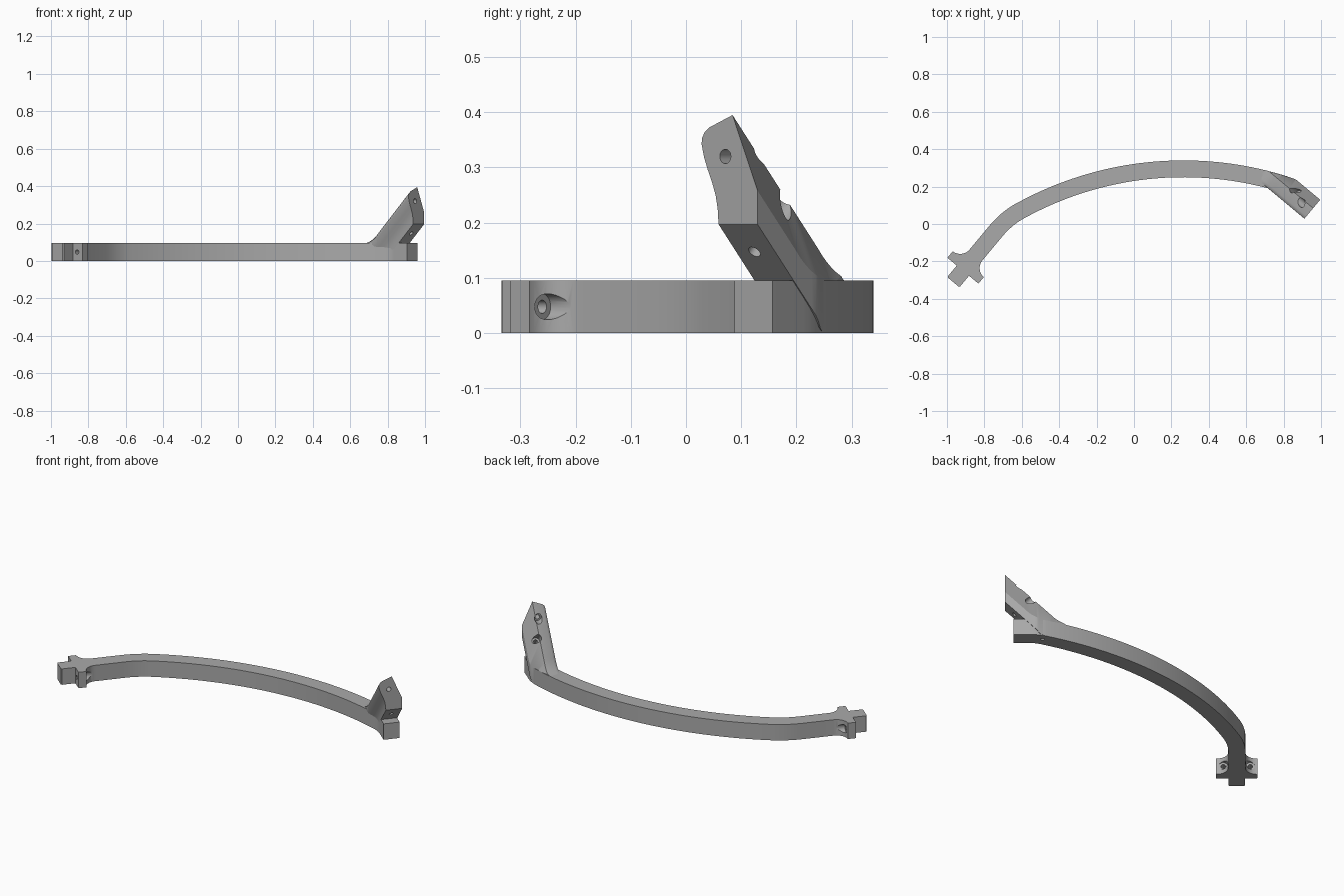
import bpy, bmesh, math
from mathutils import Vector

cube = bpy.data.objects.get("Cube")
if cube:
    bpy.data.objects.remove(cube, do_unlink=True)

# One matte grey for everything
grey = bpy.data.materials.new("matte_grey")
grey.use_nodes = True
GREY = (0.4, 0.4, 0.4, 1)
grey.diffuse_color = GREY
grey.node_tree.nodes["Principled BSDF"].inputs["Base Color"].default_value = GREY

THICK = 0.095                      # bar height
HALF = 0.045                       # half bar width
ARC = Vector((0.264, -1.51))       # centre of the long bend
RADIUS = 1.805
ANGLE = math.radians(39.8)
C, S = math.cos(ANGLE), math.sin(ANGLE)
TIP = Vector((-0.966, -0.311))     # end of the cross shaped foot


def foot(s, n):
    """Foot coordinates: s along the foot, n to its right."""
    return TIP + Vector((S, C)) * s + Vector((C, -S)) * n


def head(t, w, z):
    """Head coordinates: t towards the bar end, w across it, z up."""
    return Vector((C * t + S * w, C * w - S * t, z))


def make_object(name, bm):
    bmesh.ops.recalc_face_normals(bm, faces=bm.faces)
    mesh = bpy.data.meshes.new(name)
    bm.to_mesh(mesh)
    bm.free()
    mesh.materials.append(grey)
    obj = bpy.data.objects.new(name, mesh)
    bpy.context.collection.objects.link(obj)
    return obj


def loft(name, rings):
    """Closed solid through equal rings of points."""
    bm = bmesh.new()
    loops = [[bm.verts.new(p) for p in ring] for ring in rings]
    for a, b in zip(loops, loops[1:]):
        for i in range(len(a)):
            j = (i + 1) % len(a)
            bm.faces.new((a[i], a[j], b[j], b[i]))
    bm.faces.new(loops[0])
    bm.faces.new(loops[-1])
    return make_object(name, bm)


def drill(targets, start, end, radius):
    """Cut a round hole from start to end."""
    axis = (end - start).normalized()
    side = axis.orthogonal().normalized()
    up = axis.cross(side)
    turns = [math.tau * k / 32 for k in range(32)]
    ring = [side * math.cos(a) * radius + up * math.sin(a) * radius for a in turns]
    cutter = loft("hole_cutter", [[start + p for p in ring], [end + p for p in ring]])
    cutter.hide_render = True
    for target in targets:
        mod = target.modifiers.new("hole", 'BOOLEAN')
        mod.operation = 'DIFFERENCE'
        mod.solver = 'EXACT'
        mod.object = cutter
        bpy.context.view_layer.objects.active = target
        bpy.ops.object.modifier_apply(modifier=mod.name)
    bpy.data.objects.remove(cutter, do_unlink=True)


def arc_point(x):
    return Vector((x, ARC.y + math.sqrt(RADIUS ** 2 - (x - ARC.x) ** 2)))


def bend(a, corner, b, steps=10):
    """Rounded corner."""
    return [a * (1 - k) ** 2 + corner * 2 * k * (1 - k) + b * k * k
            for k in (i / steps for i in range(steps + 1))]


# Centre line of the bar, from foot to head
knee = foot(0.45, 0)
neck = head(0.512, 0.69, 0).xy
path = [foot(0.19, 0)]
path += bend(foot(0.355, 0), knee, arc_point(-0.6))
path += [arc_point(-0.6 + 1.4 * i / 40) for i in range(1, 40)]
path += bend(arc_point(0.8), neck, head(0.55, 0.69, 0).xy, 5)
path.append(head(0.637, 0.69, 0).xy)


def edge(sign):
    """Bar edge on one side of the centre line."""
    pts = []
    for i, p in enumerate(path):
        d = (path[min(i + 1, len(path) - 1)] - path[max(i - 1, 0)]).normalized()
        pts.append(p + Vector((d.y, -d.x)) * HALF * sign)
    return pts[1:]


def foot_side(sign):
    """Half of the cross outline with its rounded inner corner."""
    pts = [(0, 0.036), (0.006, 0.0425), (0.08, 0.0425), (0.08, 0.108), (0.125, 0.108)]
    for i in range(1, 9):
        a = math.pi / 2 * i / 8
        pts.append((0.19 - 0.065 * math.cos(a), 0.108 - 0.063 * math.sin(a)))
    return [foot(s, n * sign) for s, n in pts]


outline = foot_side(1) + edge(1) + (foot_side(-1) + edge(-1))[::-1]
bar = loft("curved_bar", [[p.to_3d() + Vector((0, 0, z)) for p in outline]
                          for z in (0, THICK)])

# Raised head: one section swept down at 45 degrees, blended into the bar
END = 0.682
section = [(0.737, 0.258), (0.678, 0.395), (0.622, 0.372), (0.612, 0.364), (0.606, 0.353),
           (0.605, 0.342), (0.611, 0.318), (0.619, 0.297), (0.630, 0.272), (0.638, 0.25),
           (0.643, 0.225), (0.645, 0.197), (0.737, 0.197)]
BLEND = 0.05


def head_ring(t):
    ring = []
    for i, (w, z) in enumerate(section):
        z -= END - t
        if i < 5:
            h = z - THICK
            if h < -BLEND:
                z = THICK - 0.001
            elif h < BLEND:
                z = THICK - 0.001 + (h + BLEND) ** 2 / (4 * BLEND)
        p = head(t, w, max(z, 0.004))
        limit = RADIUS + HALF - 0.001
        p.y = min(p.y, ARC.y + math.sqrt(limit ** 2 - (p.x - ARC.x) ** 2))
        ring.append(p)
    return ring


arm = loft("raised_head", [head_ring(0.33 + (END - 0.33) * i / 32) for i in range(33)])

# Screw holes with wider recesses in the foot
for n in (-0.071, 0.071):
    low, seat, out = (foot(s, n).to_3d() + Vector((0, 0, THICK / 2)) for s in (0.05, 0.125, 0.22))
    drill([bar], low, out, 0.012)
    drill([bar], seat, out, 0.0235)

# Level hole, slanted hole and small pilot hole in the head
drill([arm], head(0.72, 0.661, 0.32), head(0.5, 0.661, 0.32), 0.013)
drill([arm], head(0.64, 0.661, 0.32), head(0.5, 0.661, 0.32), 0.022)
drill([arm], head(0.66, 0.688, 0.119), head(0.48, 0.688, 0.299), 0.012)
drill([arm], head(0.575, 0.688, 0.204), head(0.48, 0.688, 0.299), 0.022)
drill([bar, arm], head(0.484, 0.685, -0.02), head(0.484, 0.685, 0.05), 0.01)

# Smooth the curves, keep the edges crisp
for obj in (bar, arm):
    bpy.ops.object.select_all(action='DESELECT')
    obj.select_set(True)
    bpy.context.view_layer.objects.active = obj
    bpy.ops.object.shade_smooth_by_angle(angle=math.radians(25))
